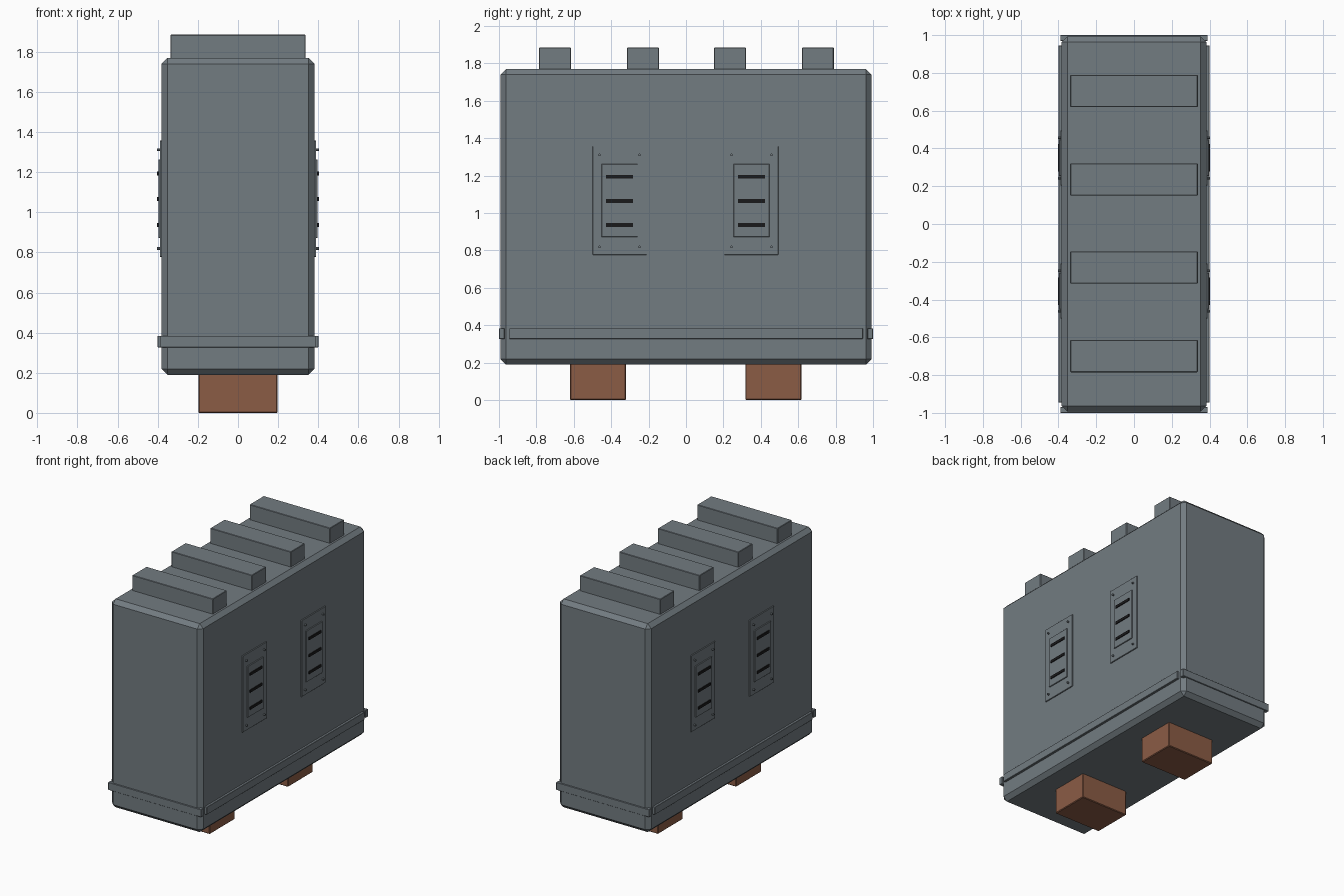
import bpy
import bmesh
from mathutils import Matrix

cube = bpy.data.objects.get("Cube")
if cube:
    bpy.data.objects.remove(cube, do_unlink=True)


def material(name, rgb):
    m = bpy.data.materials.new(name)
    m.use_nodes = True
    m.diffuse_color = (*rgb, 1)
    bsdf = m.node_tree.nodes["Principled BSDF"]
    bsdf.inputs["Base Color"].default_value = (*rgb, 1)
    bsdf.inputs["Roughness"].default_value = 0.7
    return m


GREY = material("blue grey paint", (0.17, 0.20, 0.22))
BROWN = material("copper brown", (0.26, 0.107, 0.06))
BLACK = material("slot black", (0.01, 0.01, 0.011))


def finish(name, bm, mat):
    mesh = bpy.data.meshes.new(name)
    bm.to_mesh(mesh)
    bm.free()
    mesh.materials.append(mat)
    obj = bpy.data.objects.new(name, mesh)
    bpy.context.collection.objects.link(obj)
    return obj


def box(name, centre, size, mat, bevel=0.0):
    """Box with an optional single chamfer on every edge."""
    bm = bmesh.new()
    bmesh.ops.create_cube(bm, size=1, matrix=Matrix.Translation(centre) @ Matrix.Diagonal((*size, 1)))
    if bevel:
        bmesh.ops.bevel(bm, geom=bm.edges[:], offset=bevel, segments=1, affect='EDGES')
    return finish(name, bm, mat)


def rivet(name, centre):
    """Short stud lying along x."""
    bm = bmesh.new()
    bmesh.ops.create_cone(bm, cap_ends=True, segments=10, radius1=0.007, radius2=0.007, depth=0.02,
                          matrix=Matrix.Translation(centre) @ Matrix.Rotation(1.5708, 4, 'Y'))
    return finish(name, bm, GREY)


# Main housing with chamfered edges
box("housing", (0, 0, 0.98), (0.765, 1.985, 1.58), GREY, 0.03)

# Ribs across the top
for y in (-0.70, -0.23, 0.235, 0.705):
    box("top_rib", (0, y, 1.81), (0.675, 0.17, 0.15), GREY, 0.003)

# Feet
for y in (-0.47, 0.467):
    box("foot", (0, y, 0.10), (0.395, 0.30, 0.20), BROWN, 0.005)

# Lower trim on the two ends
for s in (-1, 1):
    box("end_trim", (0, s * 0.985, 0.355), (0.78, 0.03, 0.058), GREY, 0.002)

# Side trim and vents, repeated on both sides
for s, side in ((-1, "right"), (1, "left")):
    box(side + "_trim", (s * 0.385, 0, 0.355), (0.03, 1.89, 0.058), GREY, 0.002)
    for y in (-0.355, 0.35):
        box(side + "_vent_plate", (s * 0.38, y, 1.067), (0.02, 0.29, 0.58), GREY, 0.002)
        box(side + "_vent_panel", (s * 0.386, y, 1.067), (0.022, 0.193, 0.39), GREY, 0.002)
        for dz in (-0.129, 0, 0.129):
            box(side + "_vent_slot", (s * 0.393, y, 1.065 + dz), (0.02, 0.145, 0.02), BLACK)
        for dy in (-0.107, 0.107):
            for dz in (-0.246, 0.246):
                rivet(side + "_vent_rivet", (s * 0.393, y + dy, 1.065 + dz))
